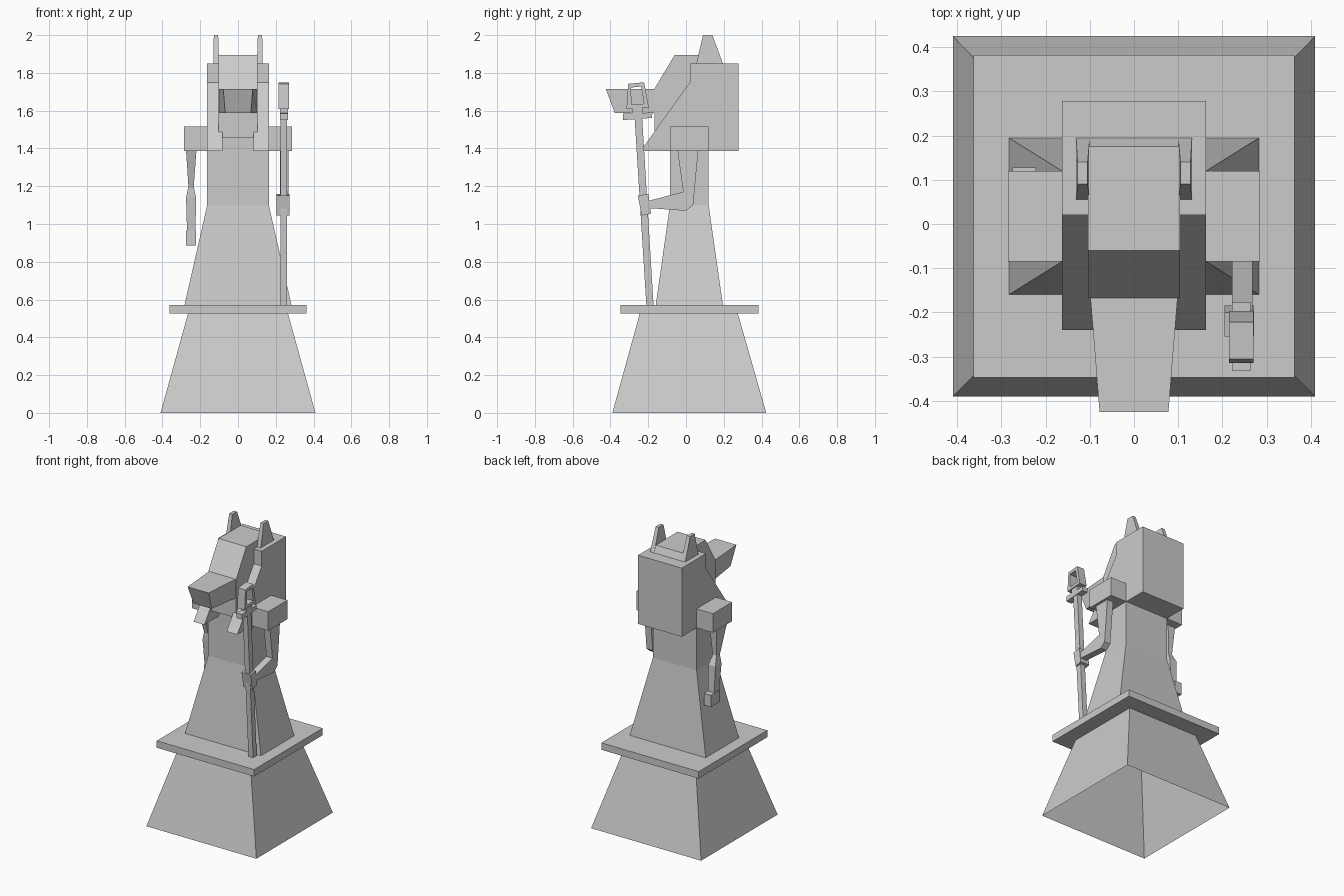
import bpy
import bmesh

if "Cube" in bpy.data.objects:
    bpy.data.objects.remove(bpy.data.objects["Cube"], do_unlink=True)

stone = bpy.data.materials.new("stone_grey")
stone.use_nodes = True
GREY = (0.6, 0.6, 0.6, 1)
stone.diffuse_color = GREY
stone.node_tree.nodes["Principled BSDF"].inputs["Base Color"].default_value = GREY


def loft(name, rings, caps=(True, True)):
    """Skin a list of equal-length point rings and cap the ends."""
    bm = bmesh.new()
    loops = [[bm.verts.new(p) for p in ring] for ring in rings]
    n = len(loops[0])
    for a, b in zip(loops, loops[1:]):
        for i in range(n):
            j = (i + 1) % n
            bm.faces.new((a[i], a[j], b[j], b[i]))
    if caps[0]:
        bm.faces.new(loops[0][::-1])
    if caps[1]:
        bm.faces.new(loops[-1])
    bmesh.ops.recalc_face_normals(bm, faces=bm.faces)
    mesh = bpy.data.meshes.new(name)
    bm.to_mesh(mesh)
    bm.free()
    mesh.materials.append(stone)
    obj = bpy.data.objects.new(name, mesh)
    bpy.context.collection.objects.link(obj)
    return obj


def stack(name, levels, **kw):
    """Rectangular sections (z, x0, x1, y0, y1) joined upward."""
    return loft(name, [[(x0, y0, z), (x1, y0, z), (x1, y1, z), (x0, y1, z)]
                       for z, x0, x1, y0, y1 in levels], **kw)


def prism(name, profile, x0, x1):
    """Extrude a (y, z) profile across x."""
    return loft(name, [[(x, y, z) for y, z in profile] for x in (x0, x1)])


def box(name, x0, x1, y0, y1, z0, z1):
    return stack(name, [(z0, x0, x1, y0, y1), (z1, x0, x1, y0, y1)])


def mirrored(obj):
    """Mirror a part across x = 0."""
    obj.modifiers.new("mirror", 'MIRROR').use_axis[0] = True


# Plinth, open underneath, with its slab
stack("plinth", [(0, -.41, .41, -.39, .425), (.525, -.265, .265, -.245, .275)],
      caps=(False, True))
box("plinth_slab", -.363, .363, -.347, .383, .525, .572)

# Robe and torso
stack("robe", [(.572, -.283, .283, -.16, .195), (1.1, -.163, .163, -.085, .12),
               (1.45, -.163, .163, -.085, .12)])
box("shoulders", -.285, .285, -.085, .12, 1.387, 1.515)

# Headdress with front lappets either side of the face
box("headdress", -.163, .163, .02, .278, 1.387, 1.85)
mirrored(prism("lappet", [(.05, 1.387), (.05, 1.75), (.02, 1.75), (-.24, 1.387)],
               .083, .163))

# Head, muzzle and ears
prism("head", [(.1, 1.455), (.195, 1.85), (.175, 1.895), (-.06, 1.895),
               (-.168, 1.715), (-.168, 1.455)], -.104, .104)
loft("muzzle", [[(-w, y, z0), (w, y, z0), (u, y2, z1), (-u, y2, z1)]
                for w, u, y, y2, z0, z1 in [(.1, .1, -.15, -.15, 1.588, 1.716),
                                            (.068, .078, -.377, -.425, 1.588, 1.716)]])
mirrored(stack("ear", [(1.85, .1, .131, .055, .195), (2.0, .105, .128, .09, .14)]))

# Hanging arm on the right
stack("right_upper_arm", [(1.39, -.275, -.22, -.045, .065),
                          (1.19, -.262, -.235, .015, .05)])
stack("right_forearm", [(1.2, -.262, -.235, .015, .05), (1.14, -.275, -.222, .015, .08),
                        (.965, -.27, -.225, .03, .085)])
box("right_hand", -.275, -.222, .03, .128, .885, .965)

# Bent left arm gripping the staff
prism("left_arm", [(-.045, 1.39), (.065, 1.39), (.038, 1.1), (0, 1.07),
                   (-.21, 1.085), (-.21, 1.12), (-.015, 1.17)], .222, .268)
prism("left_hand", [(-.255, 1.15), (-.2, 1.16), (-.185, 1.055), (-.235, 1.045)],
      .205, .272)

# Staff with crossbar and looped top
stack("staff", [(.572, .225, .26, -.21, -.172), (1.56, .225, .26, -.272, -.232)])
prism("staff_crossbar", [(-.333, 1.55), (-.18, 1.562), (-.178, 1.59), (-.333, 1.585)],
      .222, .264)
stack("staff_neck", [(1.575, .222, .264, -.285, -.23), (1.62, .222, .264, -.285, -.23)])
outer = [(-.315, 1.61), (-.197, 1.618), (-.222, 1.75), (-.306, 1.742)]
inner = [(-.288, 1.632), (-.222, 1.637), (-.238, 1.728), (-.292, 1.722)]
ring = [[(x, y, z) for x, (y, z) in ((.215, o), (.27, o), (.27, i), (.215, i))]
        for o, i in zip(outer, inner)]
loft("staff_loop", ring + ring[:1], caps=(False, False))
for part in bpy.data.meshes:
    if part.name == "staff_loop":
        bm = bmesh.new()
        bm.from_mesh(part)
        bmesh.ops.remove_doubles(bm, verts=bm.verts, dist=.0001)
        bmesh.ops.recalc_face_normals(bm, faces=bm.faces)
        bm.to_mesh(part)
        bm.free()
